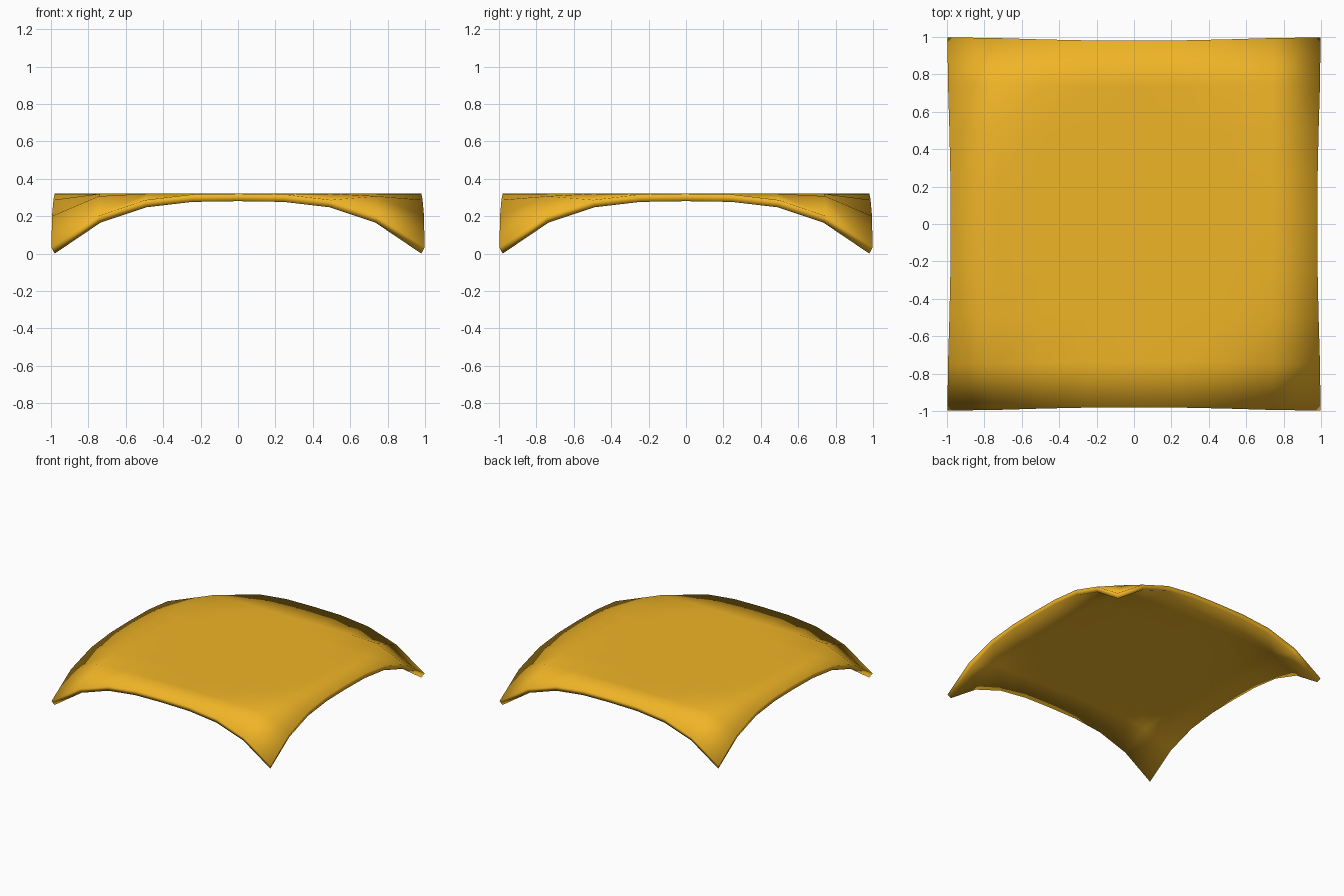
import bpy
import bmesh

if "Cube" in bpy.data.objects:
    bpy.data.objects.remove(bpy.data.objects["Cube"])

HALF = 0.98        # half width of the sheet before thickness
HEIGHT = 0.28      # underside height at the centre
THICK = 0.04

# Square sheet with 8 x 8 quads, flat in the middle
mesh = bpy.data.meshes.new("draped_cloth")
cloth = bpy.data.objects.new("draped_cloth", mesh)
bpy.context.collection.objects.link(cloth)

bm = bmesh.new()
bmesh.ops.create_grid(bm, x_segments=8, y_segments=8, size=1.0)

# Let everything outside the unit circle droop, so only the corners hang down
for v in bm.verts:
    outside = max(0.0, v.co.x ** 2 + v.co.y ** 2 - 1.0)
    v.co.z = HEIGHT * (1.0 - outside ** 1.55)
    v.co.x *= HALF
    v.co.y *= HALF
for f in bm.faces:
    f.smooth = True
bm.to_mesh(mesh)
bm.free()

# Thickness grows upward and outward from the sheet
solid = cloth.modifiers.new("thickness", 'SOLIDIFY')
solid.thickness = THICK
solid.offset = 1.0

# Golden yellow cloth
gold = bpy.data.materials.new("golden_cloth")
gold.diffuse_color = (0.87, 0.46, 0.02, 1.0)
gold.use_nodes = True
gold.node_tree.nodes["Principled BSDF"].inputs["Base Color"].default_value = gold.diffuse_color
mesh.materials.append(gold)
